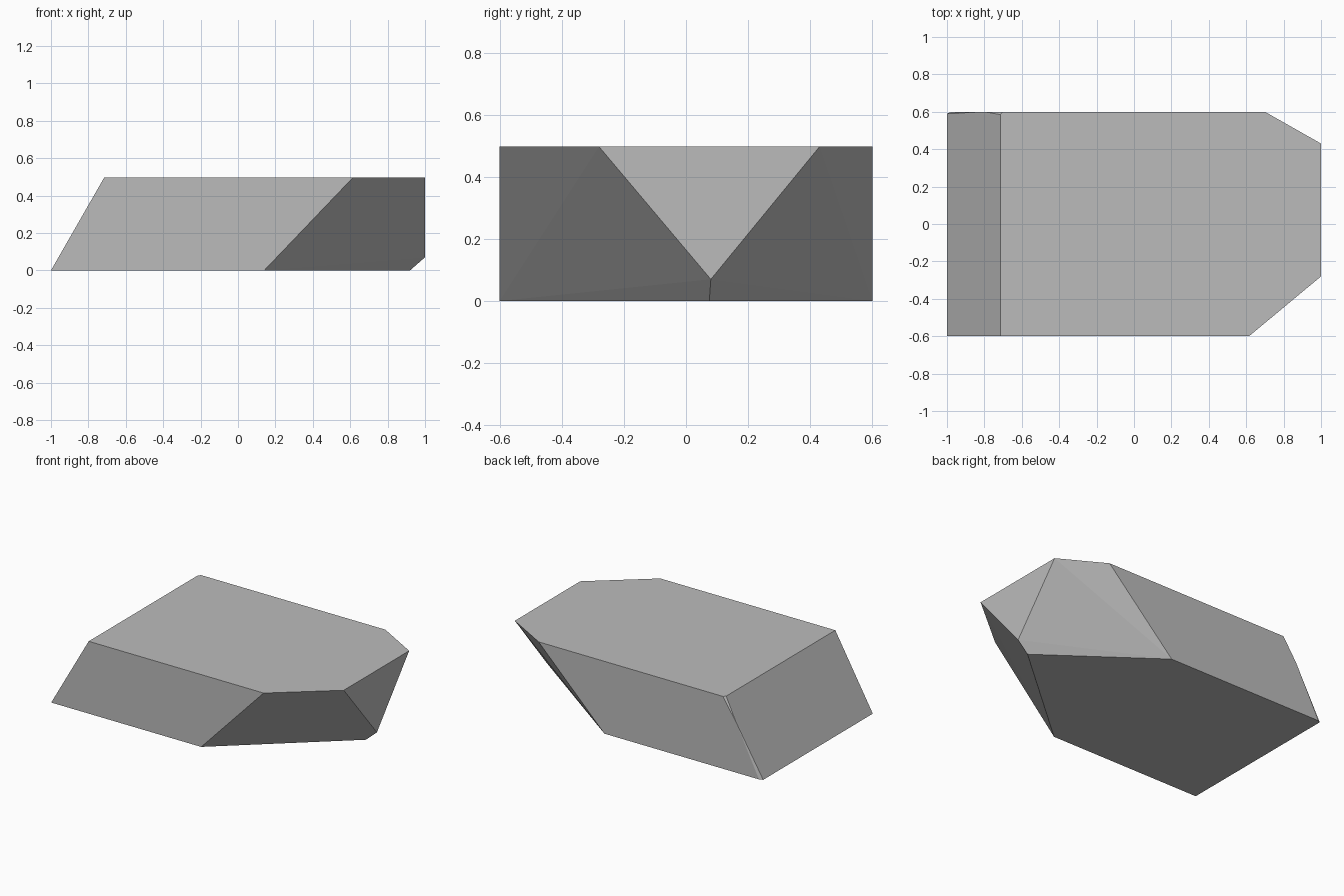
import bpy
import bmesh

cube = bpy.data.objects.get("Cube")
if cube:
    bpy.data.objects.remove(cube, do_unlink=True)

# Plain grey stone material
stone = bpy.data.materials.new("stone_grey")
stone.use_nodes = True
grey = (0.5, 0.5, 0.5, 1.0)
stone.diffuse_color = grey
stone.node_tree.nodes["Principled BSDF"].inputs["Base Color"].default_value = grey

HEIGHT = 0.497

# Outline corners of the flat top and of the base
top = [(-0.715, -0.6), (0.615, -0.6), (1, -0.28), (1, 0.43),
       (0.7, 0.6), (-0.7, 0.6), (-0.715, 0.585)]
base = [(-1, -0.6), (0.14, -0.6), (0.92, 0.075), (0.2, 0.6),
        (-0.975, 0.6), (-1, 0.59)]
# Tip under the pointed end and the chipped back corner
chips = [(1, 0.08, 0.07), (-0.8, 0.6, 0.348)]

points = [(x, y, HEIGHT) for x, y in top] + [(x, y, 0) for x, y in base] + chips

# Faceted block wrapped around the corners
bm = bmesh.new()
for p in points:
    bm.verts.new(p)
hull = bmesh.ops.convex_hull(bm, input=bm.verts)
loose = {v for v in hull["geom_interior"] + hull["geom_unused"]
         if isinstance(v, bmesh.types.BMVert)}
bmesh.ops.delete(bm, geom=list(loose), context="VERTS")
bmesh.ops.dissolve_limit(bm, angle_limit=0.02, verts=bm.verts, edges=bm.edges)
bmesh.ops.recalc_face_normals(bm, faces=bm.faces)

mesh = bpy.data.meshes.new("rock_block")
bm.to_mesh(mesh)
bm.free()
mesh.materials.append(stone)
rock = bpy.data.objects.new("rock_block", mesh)
bpy.context.collection.objects.link(rock)
